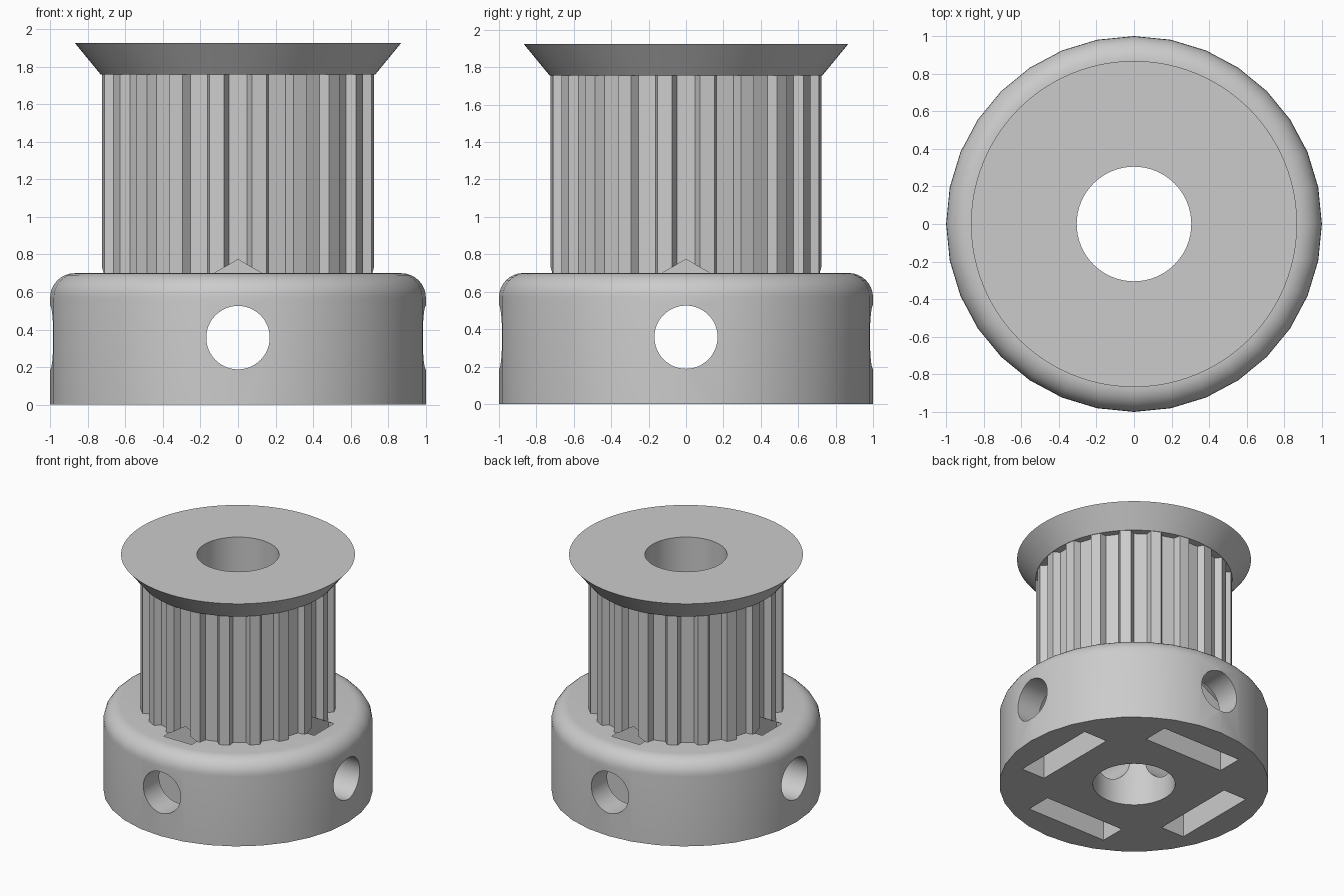
import bpy, bmesh
from math import sin, cos, pi, radians
from mathutils import Matrix

cube = bpy.data.objects.get("Cube")
if cube:
    bpy.data.objects.remove(cube, do_unlink=True)

grey = bpy.data.materials.new("light_grey")
grey.use_nodes = True
GREY = (0.6, 0.6, 0.6, 1)
grey.diffuse_color = GREY
grey.node_tree.nodes["Principled BSDF"].inputs["Base Color"].default_value = GREY

TEETH = 20
BASE_TOP, FLANGE_BOTTOM, TOP = 0.70, 1.757, 1.925
HOLE_Z = 0.357


def circle(radius, sides, cy=0):
    return [(radius * cos(2 * pi * i / sides), cy + radius * sin(2 * pi * i / sides))
            for i in range(sides)]


def add_prism(bm, outline, low, high, matrix=Matrix(), flare=1):
    """Extrude an outline from low to high; flare scales the upper end."""
    bottom = [bm.verts.new(matrix @ Matrix.Translation((x, y, low)).translation)
              for x, y in outline]
    top = [bm.verts.new(matrix @ Matrix.Translation((x * flare, y * flare, high)).translation)
           for x, y in outline]
    bm.faces.new(bottom[::-1])
    bm.faces.new(top)
    for i in range(len(outline)):
        j = (i + 1) % len(outline)
        bm.faces.new((bottom[i], bottom[j], top[j], top[i]))


def make_object(name, bm):
    bmesh.ops.recalc_face_normals(bm, faces=bm.faces)
    mesh = bpy.data.meshes.new(name)
    bm.to_mesh(mesh)
    bm.free()
    mesh.materials.append(grey)
    obj = bpy.data.objects.new(name, mesh)
    bpy.context.collection.objects.link(obj)
    return obj


def radial_cutter(name, outline, inner, outer):
    """Four copies of an upright outline, pushed outward on each side."""
    bm = bmesh.new()
    for k in range(4):
        turn = Matrix.Rotation(k * pi / 2, 4, 'Z') @ Matrix.Rotation(pi / 2, 4, 'X')
        add_prism(bm, outline, inner, outer, turn)
    return make_object(name, bm)


def cut(obj, cutters):
    bpy.context.view_layer.objects.active = obj
    for cutter in cutters:
        mod = obj.modifiers.new("cut", 'BOOLEAN')
        mod.operation, mod.solver, mod.object = 'DIFFERENCE', 'EXACT', cutter
        bpy.ops.object.modifier_apply(modifier=mod.name)


# Cutters: shaft bore, set screw holes, nut pockets with a peaked roof
bm = bmesh.new()
add_prism(bm, circle(0.305, 64), -0.2, 2.2)
bore = make_object("bore_cutter", bm)
screws = radial_cutter("screw_cutter", circle(0.169, 48, HOLE_Z), 0.22, 1.2)
pocket = [(-0.36, -0.1), (0.36, -0.1), (0.36, 0.565), (0, 0.773), (-0.36, 0.565)]
nuts = radial_cutter("nut_cutter", pocket, 0.57, 0.78)

# Base hub with a rounded upper rim
bm = bmesh.new()
add_prism(bm, circle(1, 32), 0, BASE_TOP)
rim = [e for e in bm.edges if all(v.co.z > BASE_TOP - 0.01 for v in e.verts)]
bmesh.ops.bevel(bm, geom=rim, offset=0.13, segments=8, profile=0.5, affect='EDGES')
base = make_object("base_hub", bm)
cut(base, [bore, screws, nuts])

# Toothed barrel: narrow teeth between wide, tapered grooves
outline = []
for k in range(TEETH):
    middle = 2 * pi * k / TEETH
    for angle, radius in ((-5.9, 0.727), (-4.05, 0.676), (4.05, 0.676), (5.9, 0.727)):
        a = middle + radians(angle)
        outline.append((radius * cos(a), radius * sin(a)))
bm = bmesh.new()
add_prism(bm, outline, BASE_TOP, FLANGE_BOTTOM)
barrel = make_object("toothed_barrel", bm)
cut(barrel, [bore, nuts])

# Flared retaining flange
bm = bmesh.new()
add_prism(bm, circle(0.73, 96), FLANGE_BOTTOM, TOP, flare=0.868 / 0.73)
flange = make_object("top_flange", bm)
cut(flange, [bore])

for cutter in (bore, screws, nuts):
    bpy.data.objects.remove(cutter, do_unlink=True)

for obj in (base, barrel, flange):
    bpy.ops.object.select_all(action='DESELECT')
    obj.select_set(True)
    bpy.context.view_layer.objects.active = obj
    bpy.ops.object.shade_smooth_by_angle(angle=radians(25))
